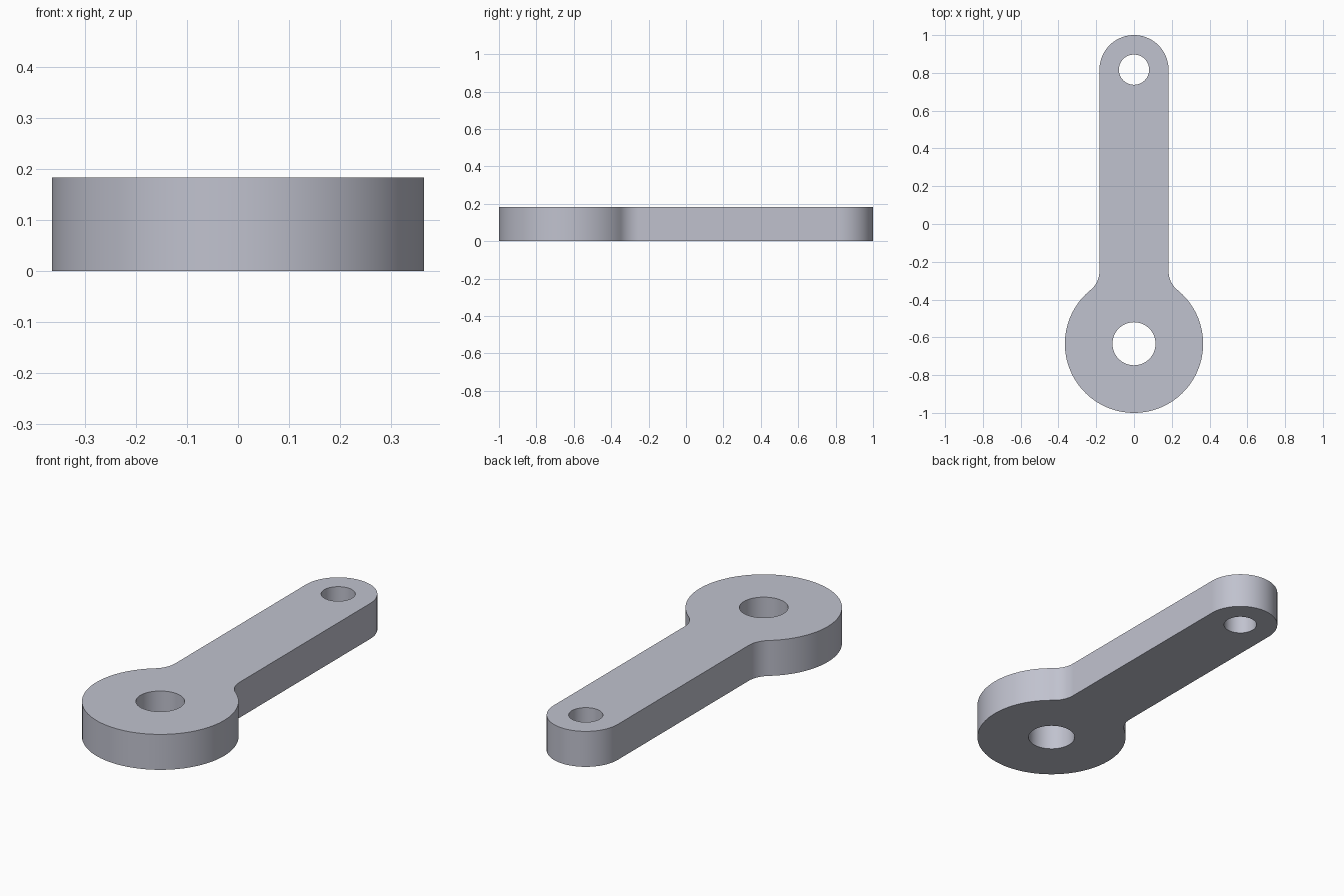
import bpy, bmesh, math

cube = bpy.data.objects.get("Cube")
if cube:
    bpy.data.objects.remove(cube, do_unlink=True)

# Main dimensions
HEIGHT = 0.183
BIG_R, BIG_Y, BIG_HOLE = 0.366, -0.634, 0.114
TIP_R, TIP_Y, TIP_HOLE = 0.183, 0.817, 0.08
FILLET = 0.128


def arc(cx, cy, r, a0, a1, n):
    """Points along an arc, both ends included."""
    return [(cx + r * math.cos(a0 + (a1 - a0) * i / n),
             cy + r * math.sin(a0 + (a1 - a0) * i / n)) for i in range(n + 1)]


def circle(cy, r, n=64):
    return arc(0, cy, r, 0, math.tau, n)[:-1]


# Fillet centre: tangent to the straight arm side and to the round head
fx = TIP_R + FILLET
fy = BIG_Y + math.sqrt((BIG_R + FILLET) ** 2 - fx ** 2)
angle = math.atan2(fy - BIG_Y, fx)

# Right half of the outline from bottom to top, then mirrored
half = arc(0, BIG_Y, BIG_R, -math.pi / 2, angle, 48)
half += arc(fx, fy, FILLET, math.pi + angle, math.pi, 12)[1:]
half += arc(0, TIP_Y, TIP_R, 0, math.pi / 2, 24)
outline = half + [(-x, y) for x, y in reversed(half[1:-1])]

# Fill the outline around both holes, then extrude it into a plate
bm = bmesh.new()
edges = []
for loop in (outline, circle(BIG_Y, BIG_HOLE), circle(TIP_Y, TIP_HOLE)):
    verts = [bm.verts.new((x, y, 0)) for x, y in loop]
    edges += [bm.edges.new((v, verts[(i + 1) % len(verts)]))
              for i, v in enumerate(verts)]
bmesh.ops.triangle_fill(bm, edges=edges, use_beauty=True, normal=(0, 0, 1))
top = bmesh.ops.extrude_face_region(bm, geom=bm.faces[:], use_keep_orig=True)
bmesh.ops.translate(bm, vec=(0, 0, HEIGHT),
                    verts=[g for g in top["geom"] if isinstance(g, bmesh.types.BMVert)])
bmesh.ops.recalc_face_normals(bm, faces=bm.faces[:])
mesh = bpy.data.meshes.new("lever_arm")
bm.to_mesh(mesh)
bm.free()

# Plain grey metal
colour = (0.53, 0.54, 0.62, 1)
mat = bpy.data.materials.new("light_grey_metal")
mat.use_nodes = True
mat.diffuse_color = colour
mat.node_tree.nodes["Principled BSDF"].inputs["Base Color"].default_value = colour
mesh.materials.append(mat)

lever = bpy.data.objects.new("lever_arm", mesh)
bpy.context.collection.objects.link(lever)
bpy.ops.object.select_all(action="DESELECT")
lever.select_set(True)
bpy.context.view_layer.objects.active = lever
bpy.ops.object.shade_smooth_by_angle(angle=math.radians(30))
